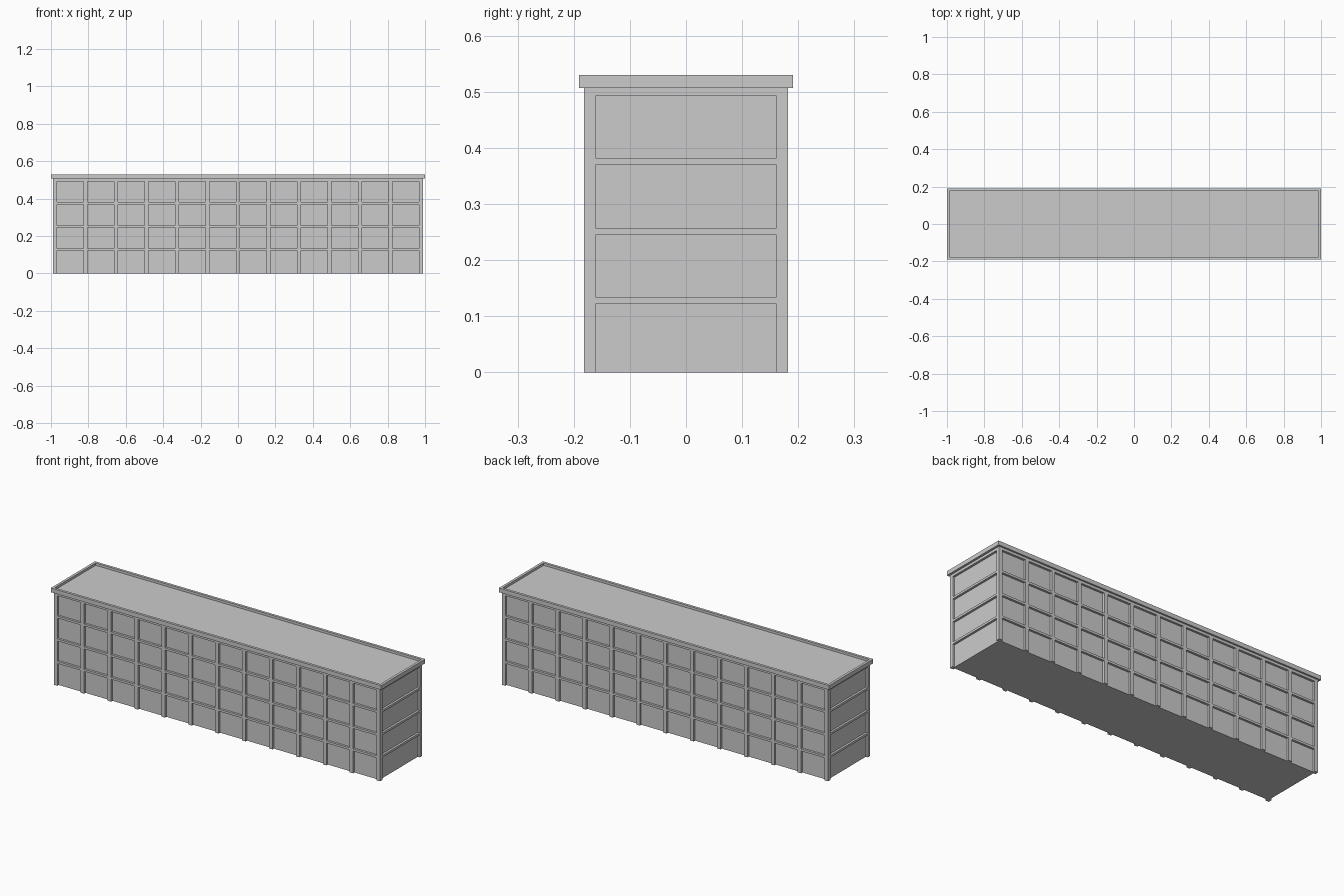
import bpy, bmesh
from mathutils import Matrix, Vector

if "Cube" in bpy.data.objects:
    bpy.data.objects.remove(bpy.data.objects["Cube"])

HX, HY = 0.988, 0.182      # outer half size of the frame
REC = 0.012                # depth of the recessed panels
POST = 0.021               # width of the uprights
BAYS = 12
FLOORS = [(0.0, 0.122), (0.134, 0.245), (0.257, 0.37), (0.382, 0.493)]
BANDS = [(0.122, 0.134), (0.245, 0.257), (0.37, 0.382), (0.493, 0.507)]


def add_box(bm, x0, x1, y0, y1, z0, z1):
    size = Vector((x1 - x0, y1 - y0, z1 - z0))
    mid = Vector((x0 + x1, y0 + y1, z0 + z1)) / 2
    m = Matrix.Translation(mid) @ Matrix.Diagonal((*size, 1))
    return bmesh.ops.create_cube(bm, size=1, matrix=m)


def finish(bm, name):
    me = bpy.data.meshes.new(name)
    bm.to_mesh(me)
    bm.free()
    ob = bpy.data.objects.new(name, me)
    bpy.context.collection.objects.link(ob)
    return ob


# Recessed walls
bm = bmesh.new()
add_box(bm, -HX + REC, HX - REC, -HY + REC, HY - REC, 0, 0.507)
finish(bm, "wall_core")

# Horizontal floor bands running all round
bm = bmesh.new()
for z0, z1 in BANDS:
    add_box(bm, -HX, HX, -HY, HY, z0, z1)
finish(bm, "floor_bands")

# Uprights on the long sides, one piece per floor between the bands
bm = bmesh.new()
step = (2 * HX - POST) / BAYS
for z0, z1 in FLOORS:
    for i in range(1, BAYS):
        x = -HX + POST / 2 + i * step
        for y0, y1 in ((-HY, -HY + REC), (HY - REC, HY)):
            add_box(bm, x - POST / 2, x + POST / 2, y0, y1, z0, z1)
finish(bm, "pilasters")

# Corner posts
bm = bmesh.new()
for z0, z1 in FLOORS:
    for x0 in (-HX, HX - POST):
        for y0 in (-HY, HY - POST):
            add_box(bm, x0, x0 + POST, y0, y0 + POST, z0, z1)
finish(bm, "corner_posts")

# Overhanging roof slab with a sunken top leaving a parapet rim
bm = bmesh.new()
add_box(bm, -1, 1, -0.191, 0.191, 0.507, 0.53)
bm.normal_update()
top = max(bm.faces, key=lambda f: f.calc_center_median().z)
bmesh.ops.inset_region(bm, faces=[top], thickness=0.02)
sunk = bmesh.ops.extrude_discrete_faces(bm, faces=[top])["faces"][0]
bmesh.ops.translate(bm, verts=sunk.verts, vec=(0, 0, -0.013))
bmesh.ops.recalc_face_normals(bm, faces=bm.faces)
finish(bm, "roof_parapet")
